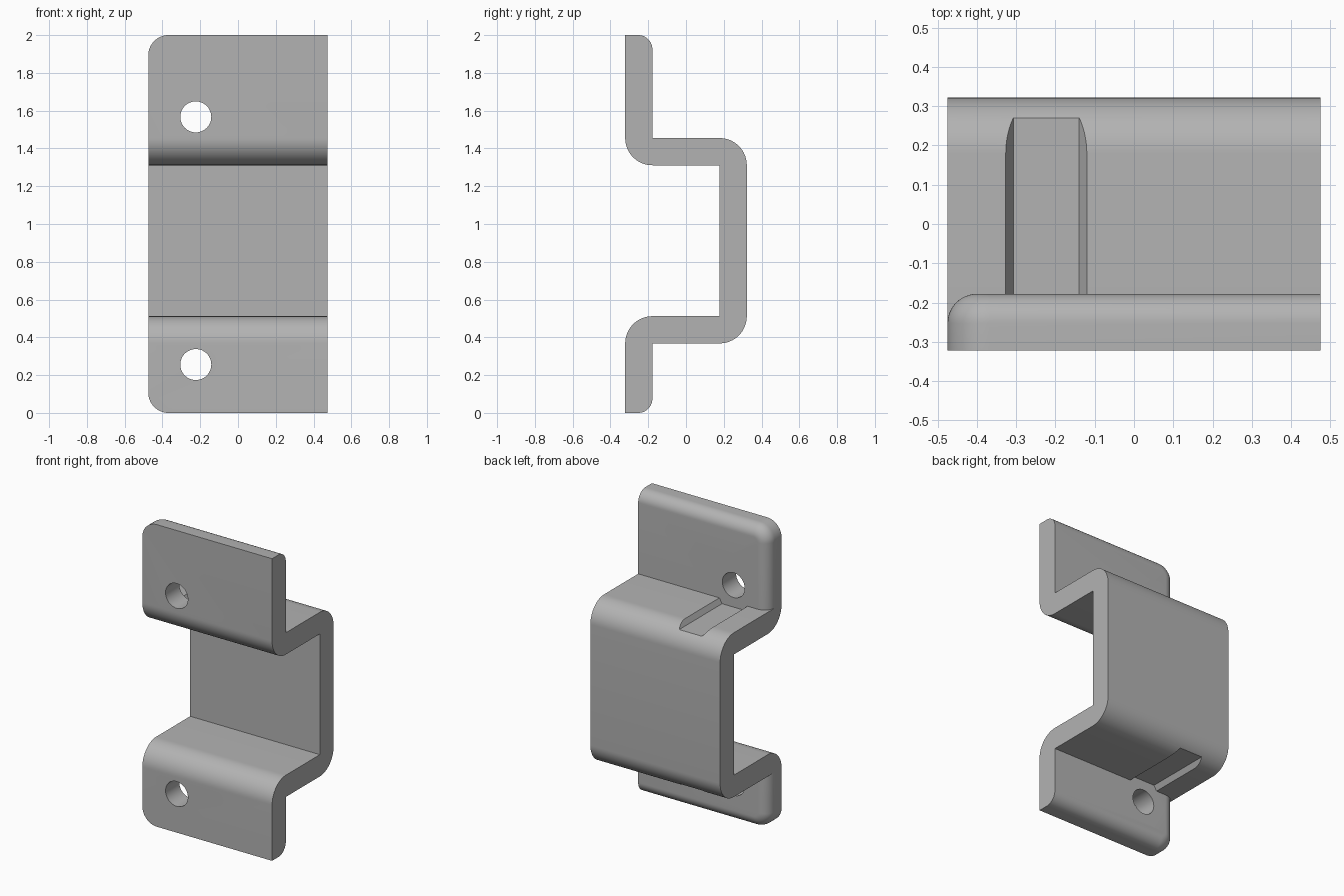
import bpy, bmesh
from math import sin, cos, pi, radians

cube = bpy.data.objects.get("Cube")
if cube:
    bpy.data.objects.remove(cube)

W, D, T = 0.475, 0.322, 0.144        # half width, half depth, sheet thickness
LOW, HIGH = 0.368, 1.455             # outer faces of the two shelves
CORNER, FILLET = 0.107, 0.075        # flange corner and rear edge radii
HOLE_X, HOLE_R, HEX_R = -0.2235, 0.082, 0.168

grey = bpy.data.materials.new("plain grey")
grey.use_nodes = True
grey.diffuse_color = (0.45, 0.45, 0.45, 1)
grey.node_tree.nodes["Principled BSDF"].inputs["Base Color"].default_value = grey.diffuse_color


def loft(name, rings):
    """Closed solid skinned through matching rings of points."""
    bm = bmesh.new()
    loops = [[bm.verts.new(p) for p in ring] for ring in rings]
    n = len(loops[0])
    for a, b in zip(loops, loops[1:]):
        for i in range(n):
            j = (i + 1) % n
            bm.faces.new((a[i], a[j], b[j], b[i]))
    bm.faces.new(loops[0])
    bm.faces.new(loops[-1])
    bmesh.ops.recalc_face_normals(bm, faces=bm.faces)
    mesh = bpy.data.meshes.new(name)
    bm.to_mesh(mesh)
    bm.free()
    mesh.materials.append(grey)
    obj = bpy.data.objects.new(name, mesh)
    bpy.context.collection.objects.link(obj)
    return obj


def arc(cu, cv, r, start, end, steps=16):
    angles = [radians(start + (end - start) * i / steps) for i in range(steps + 1)]
    return [(cu + r * cos(a), cv + r * sin(a)) for a in angles]


def hat_profile():
    """Side outline of the bent channel, without the flanges."""
    f = -D + T
    b = D - T
    return ([(f, HIGH)] + arc(b, HIGH - T, T, 90, 0) + arc(b, LOW + T, T, 0, -90)
            + [(f, LOW), (-D, LOW)] + arc(f, LOW, T, 180, 90)
            + [(b, LOW + T), (b, HIGH - T)] + arc(f, HIGH, T, 270, 180))


def clean(points):
    out = []
    for p in points:
        if all(abs(p[0] - q[0]) + abs(p[1] - q[1]) > 1e-5 for q in out):
            out.append(p)
    return out


def flange(name, root, tip):
    """Flat ear with one rounded corner and a rounded rear rim."""
    s = 1 if tip > root else -1

    def ring(y, inset):
        bend = arc(-W + CORNER, 0, CORNER - inset, 90, 180)
        pts = [(W, root), (W, tip - s * inset)]
        pts += [(x, tip + s * (h - CORNER)) for x, h in bend]
        pts.append((-W + inset, root))
        return [(x, y, z) for x, z in pts]

    back = -D + T
    rings = [ring(-D, 0)]
    for i in range(13):
        t = pi / 2 * i / 12
        rings.append(ring(back - FILLET + FILLET * sin(t), FILLET * (1 - cos(t))))
    return loft(name, rings)


def cutter(name, z, r, sides, y0, y1):
    pts = arc(HOLE_X, z, r, 0, 360, sides)[:-1]
    return loft(name, [[(x, y, h) for x, h in pts] for y in (y0, y1)])


# Bent channel
outline = clean(hat_profile())
bracket = loft("bracket", [[(x, y, z) for y, z in outline] for x in (-W, W)])

# Flanges joined on, then bolt holes and hexagonal nut clearances cut away
tools = [(flange("upper_flange", HIGH, 2.0), 'UNION'),
         (flange("lower_flange", LOW, 0.0), 'UNION')]
for label, z in (("upper", HIGH + 0.112), ("lower", LOW - 0.112)):
    tools.append((cutter(label + "_hole_cutter", z, HOLE_R, 48, -0.6, 0.0), 'DIFFERENCE'))
    tools.append((cutter(label + "_nut_cutter", z, HEX_R, 6, -D + T, 0.6), 'DIFFERENCE'))

bpy.context.view_layer.objects.active = bracket
for tool, operation in tools:
    mod = bracket.modifiers.new(tool.name, 'BOOLEAN')
    mod.operation = operation
    mod.solver = 'EXACT'
    mod.object = tool
    bpy.ops.object.modifier_apply(modifier=mod.name)
    bpy.data.objects.remove(tool)

# Smooth bends, crisp edges
bpy.ops.object.select_all(action='DESELECT')
bracket.select_set(True)
bpy.ops.object.shade_smooth_by_angle(angle=radians(28))
